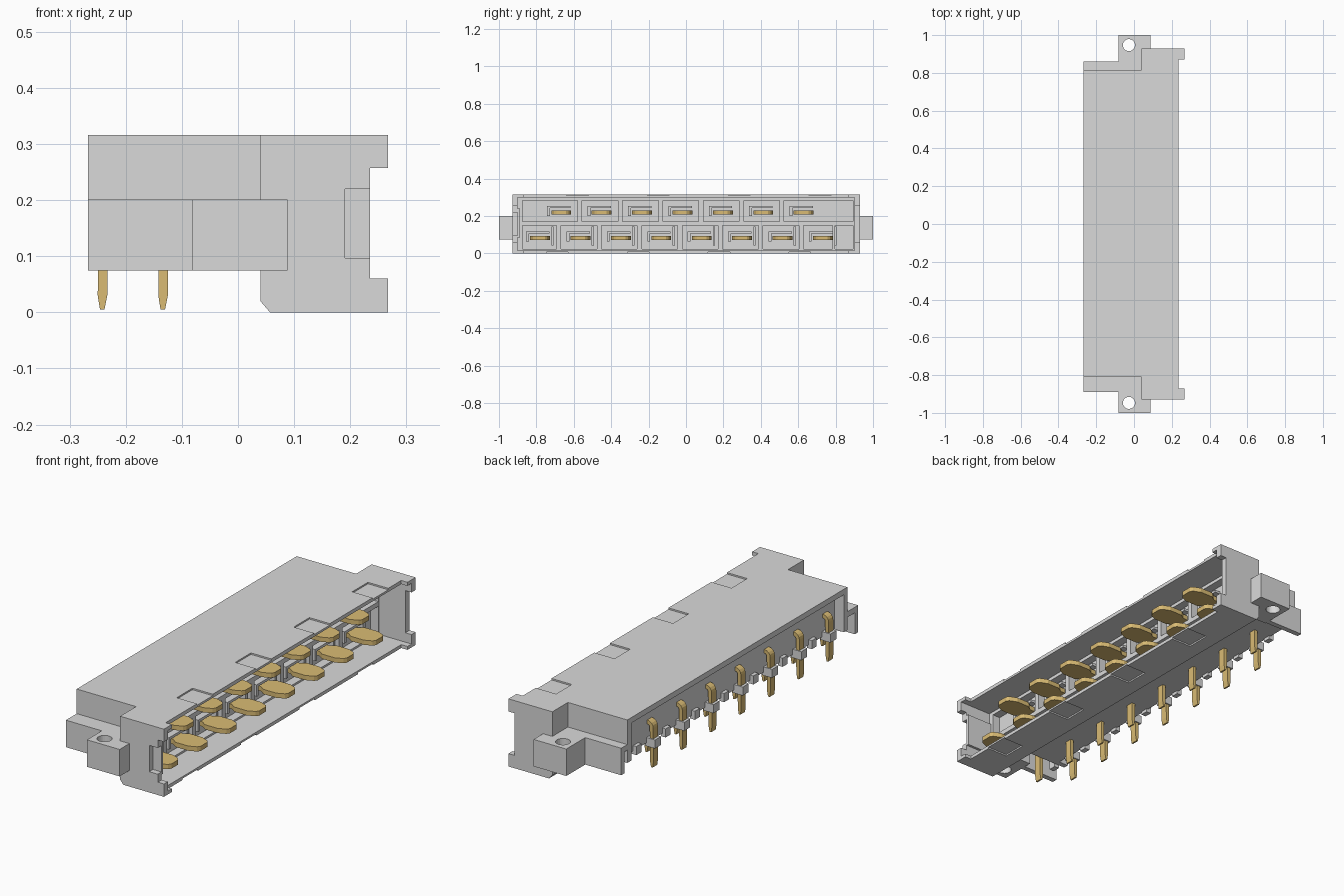
import bpy
import bmesh
from math import cos, sin, pi

cube = bpy.data.objects.get("Cube")
if cube:
    bpy.data.objects.remove(cube, do_unlink=True)


def material(name, rgb):
    m = bpy.data.materials.new(name)
    m.diffuse_color = (*rgb, 1)
    m.use_nodes = True
    m.node_tree.nodes["Principled BSDF"].inputs["Base Color"].default_value = (*rgb, 1)
    return m


GREY = material("grey plastic", (0.7, 0.7, 0.7))
GOLD = material("gold metal", (0.7, 0.5, 0.175))


def prism(name, outline, low, high, axis="y", mat=GREY):
    """Extrude an outline: (x, z) points along y, or (x, y) points along z."""
    bm = bmesh.new()
    ends = []
    for t in (low, high):
        ends.append([bm.verts.new((a, t, b) if axis == "y" else (a, b, t)) for a, b in outline])
    first, last = ends
    bm.faces.new(first)
    bm.faces.new(last[::-1])
    n = len(outline)
    for i in range(n):
        j = (i + 1) % n
        bm.faces.new((first[j], first[i], last[i], last[j]))
    bmesh.ops.recalc_face_normals(bm, faces=bm.faces)
    mesh = bpy.data.meshes.new(name)
    bm.to_mesh(mesh)
    bm.free()
    mesh.materials.append(mat)
    ob = bpy.data.objects.new(name, mesh)
    bpy.context.collection.objects.link(ob)
    return ob


def box(name, x, y, z):
    return prism(name, [(x[0], z[0]), (x[1], z[0]), (x[1], z[1]), (x[0], z[1])], *y)


def cut(ob, cutter):
    mod = ob.modifiers.new("cut", "BOOLEAN")
    mod.operation = "DIFFERENCE"
    mod.solver = "EXACT"
    mod.object = cutter
    cutter.hide_render = True
    bpy.context.view_layer.objects.active = ob
    bpy.ops.object.modifier_apply(modifier=mod.name)
    bpy.data.objects.remove(cutter, do_unlink=True)


def cavity():
    return box("cavity_cutter", (0.06, 0.4), (-0.9, 0.9), (0.016, 0.299))


TOP = 0.316
BACK = -0.267
PITCH = 0.216
TOP_ROW = [-0.667 + PITCH * i for i in range(7)]
LOW_ROW = [-0.78 + PITCH * i for i in range(8)]

# Mating shell with shallow marking recesses open to its edge
heel = [(0.04, TOP), (0.04, 0.02), (0.057, 0)]
shell = prism("shell", heel + [(0.235, 0), (0.235, TOP)], -0.87, 0.87)
cut(shell, cavity())
for i in range(4):
    y = -0.58 + 2 * PITCH * i
    cut(shell, box("recess_cutter", (0.13, 0.3), (y - 0.058, y + 0.058), (TOP - 0.007, 0.4)))
    y -= PITCH / 2
    cut(shell, box("recess_cutter", (0.13, 0.3), (y - 0.058, y + 0.058), (-0.1, 0.007)))

# Shell ends with projecting corner ears
ears = [(0.267, 0), (0.267, 0.06), (0.235, 0.06), (0.235, 0.257), (0.267, 0.257), (0.267, TOP)]
for name, low, high in (("right_shell_end", -0.928, -0.87), ("left_shell_end", 0.87, 0.93)):
    end = prism(name, heel + ears, low, high)
    cut(end, cavity())
    if low < 0:
        cut(end, box("key_cutter", (0.191, 0.4), (-1, -0.88), (0.097, 0.22)))
        box("key_slot_back", (0.06, 0.235), (-0.9, -0.888), (0.085, 0.24))

# Rear housing: deck, solid body and cheeks around the pin recess
box("deck", (BACK, 0.05), (-0.81, 0.815), (0.29, TOP))
box("body", (-0.218, 0.05), (-0.8, 0.8), (0.115, 0.3))
for side, edge, flange in ((-1, 0.81, 0.89), (1, 0.815, 0.86)):
    side_name = "left" if side > 0 else "right"
    box(side_name + "_cheek", (BACK, 0.05), sorted((side * 0.785, side * edge)), (0.115, 0.3))
    # Thin flange: a ledge with a hanging outer wall
    box(side_name + "_flange_ledge", (BACK, 0.05), sorted((side * 0.8, side * flange)), (0.175, 0.201))
    box(side_name + "_flange_wall", (BACK, 0.05), sorted((side * (flange - 0.025), side * flange)),
        (0.075, 0.201))
    # Mounting lug, notched around the shell, with a vertical screw hole
    outline = [(-0.081, 0.83), (0.05, 0.83), (0.05, 0.905), (0.088, 0.905), (0.088, 1), (-0.081, 1)]
    lug = prism(side_name + "_mounting_lug", [(x, side * y) for x, y in outline], 0.075, 0.201, axis="z")
    circle = [(-0.027 + 0.032 * cos(2 * pi * k / 24), side * 0.947 + 0.032 * sin(2 * pi * k / 24))
              for k in range(24)]
    cut(lug, prism("hole_cutter", circle, 0, 0.4, axis="z"))

# Cell lattice inside the shell
for name, low, high in (("cell_shelf", 0.15, 0.172), ("cell_top_rim", 0.283, 0.3),
                        ("cell_bottom_rim", 0.015, 0.025)):
    box(name, (0.05, 0.1), (-0.9, 0.9), (low, high))
for row, low, high in ((TOP_ROW, 0.16, 0.3), (LOW_ROW, 0.015, 0.16)):
    for y in row[:-1]:
        box("cell_divider", (0.05, 0.1), (y + 0.087, y + 0.112), (low, high))
box("last_cell_divider", (0.05, 0.1), (0.782, 0.797), (0.015, 0.16))
box("right_cell_end", (0.05, 0.1), (-0.9, -0.875), (0.015, 0.3))
box("left_cell_end", (0.05, 0.1), (0.893, 0.9), (0.015, 0.3))

# Contact blades with hooked guides beside them
half_blade = [(0.045, 0.036), (0.085, 0.036), (0.11, 0.053), (0.175, 0.053), (0.21, 0.038), (0.219, 0.025)]
for row, z in ((TOP_ROW, 0.219), (LOW_ROW, 0.083)):
    for y in row:
        blade = [(x, y + w) for x, w in half_blade] + [(x, y - w) for x, w in half_blade[::-1]]
        prism("contact_blade", blade, z - 0.011, z + 0.011, axis="z", mat=GOLD)
        box("guide_post", (0.05, 0.09), (y - 0.075, y - 0.06), (z - 0.02, z + 0.035))
        box("guide_bar", (0.05, 0.09), (y - 0.075, y + 0.05), (z + 0.023, z + 0.035))
        if row is LOW_ROW:
            box("guide_rail", (0.05, 0.09), (y + 0.06, y + 0.072), (z - 0.04, z + 0.06))

# Bent rear pins, each held by a small block, with ribs between them
SHIFT = -0.048
bend = [(-0.239 + 0.02 * (1 - cos(a * pi / 8)), 0.19 + 0.02 * sin(a * pi / 8)) for a in range(5)]
outer = [(x - 0.01 * cos(a * pi / 8), z + 0.01 * sin(a * pi / 8)) for a, (x, z) in enumerate(bend)]
inner = [(x + 0.008 * cos(a * pi / 8), z - 0.008 * sin(a * pi / 8)) for a, (x, z) in enumerate(bend)]
tip = [(-0.233, 0.03), (-0.238, 0.005), (-0.246, 0.005), (-0.25, 0.03)]
rear_pin = tip + outer + [(-0.21, 0.22), (-0.21, 0.202)] + inner[::-1]
for y in TOP_ROW:
    y += SHIFT
    prism("rear_pin", rear_pin, y - 0.017, y + 0.017, mat=GOLD)
    box("pin_block", (-0.262, -0.21), (y - 0.022, y + 0.022), (0.1, 0.14))
for y in LOW_ROW:
    y += SHIFT
    box("pin_rib", (-0.235, -0.21), (y - 0.018, y + 0.018), (0.1, 0.14))

# Straight inner pins under the body
inner_pin = [(x + 0.108, z) for x, z in tip] + [(-0.142, 0.14), (-0.125, 0.14)]
for y in LOW_ROW:
    y += SHIFT
    prism("inner_pin", inner_pin, y - 0.017, y + 0.017, mat=GOLD)
